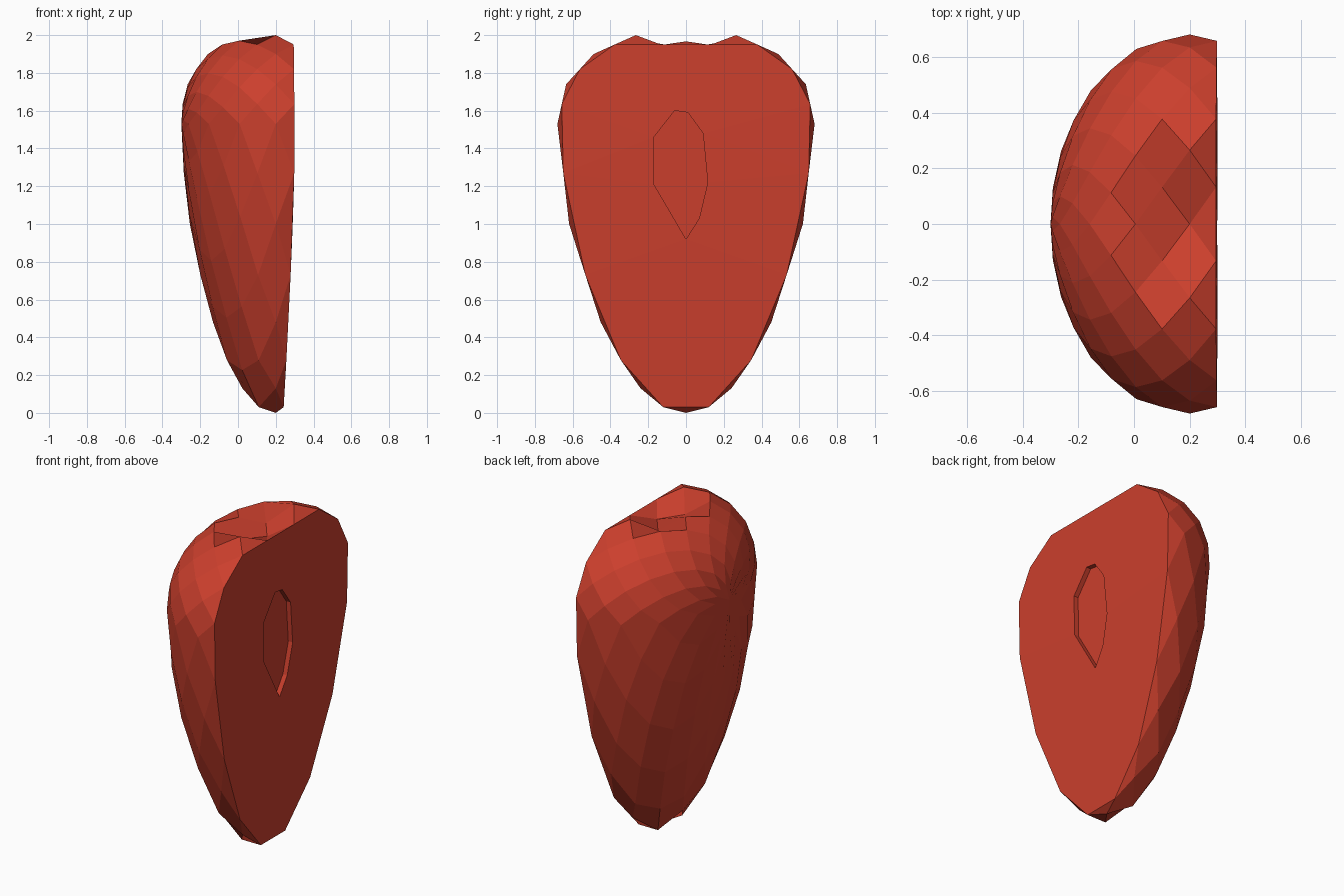
import bpy, bmesh
from math import sin, cos, radians

if "Cube" in bpy.data.objects:
    bpy.data.objects.remove(bpy.data.objects["Cube"])

STEP = radians(11.25)


def lerp(table, t):
    for (a, u), (b, v) in zip(table, table[1:]):
        if t <= b:
            return u + (v - u) * (t - a) / (b - a)
    return table[-1][1]


# height along the fruit, and widening from tip to shoulder
HEIGHT = [(-1, 0), (-.962, .03), (-.924, .13), (-.815, .28), (-.707, .48),
          (-.545, .73), (-.383, 1.0), (-.191, 1.27), (0, 1.53), (.383, 1.74),
          (.707, 1.9), (.815, 1.95), (.853, 1.97), (.924, 2.0), (1, 2.0)]
WIDTH = [(0, .92), (.5, .94), (1, .985), (1.5, 1), (2, 1.02)]
# dent where the stalk sat: (ring, steps from top) -> height
DENT = {(-1, 1): 1.95, (0, 0): 1.9, (1, 1): 1.905, (2, 0): 1.967}


def cut_x(z):
    return .3 - .06 * (max(0, 1.4 - z) / 1.4) ** 1.4 - .005 * max(0, (z - 1.5) / .45)


def point(k, m):
    lat, phi = k * STEP, m * STEP
    z = lerp(HEIGHT, cos(lat) * cos(phi))
    z = DENT.get((k, min(m, 32 - m)), z)
    w = lerp(WIDTH, z)
    x = cut_x(z) if k == -1 else .2 - .5 * sin(lat) * w
    return x, .68 * cos(lat) * sin(phi) * w, z


bm = bmesh.new()

# staggered rings around the x axis, from the cut face to the rounded pole
grid = {(k, m): bm.verts.new(point(k, m))
        for k in range(-1, 8) for m in range(k % 2, 32, 2)}
pole = bm.verts.new((-.3, 0, 1.53))


def v(k, m):
    return pole if k == 8 else grid[k, m % 32]


# diamond skin, closed by triangles along the cut
for k in range(-1, 7):
    for m in range(k % 2, 32, 2):
        bm.faces.new((v(k, m), v(k + 1, m + 1), v(k + 2, m), v(k + 1, m - 1)))
for m in range(0, 32, 2):
    bm.faces.new((v(-1, m - 1), v(-1, m + 1), v(0, m)))

# flat cut face with a shallow core recess
CORE = [(-.17, 1.46), (-.06, 1.6), (.01, 1.59), (.09, 1.48), (.115, 1.22),
        (.07, 1.03), (0, .92), (-.07, 1.04), (-.17, 1.21)]
rim = [bm.verts.new((cut_x(z), y, z)) for y, z in CORE]
floor = [bm.verts.new((cut_x(z) - .03, y, z)) for y, z in CORE]
n = len(CORE)
loop = [bm.edges.new((rim[i], rim[(i + 1) % n])) for i in range(n)]
outer = [bm.edges.get((v(-1, m - 1), v(-1, m + 1))) for m in range(0, 32, 2)]
bmesh.ops.triangle_fill(bm, use_beauty=True, use_dissolve=False,
                        edges=outer + loop, normal=(1, 0, 0))
for i in range(n):
    j = (i + 1) % n
    bm.faces.new((rim[i], rim[j], floor[j], floor[i]))
bm.faces.new(floor)
bmesh.ops.recalc_face_normals(bm, faces=bm.faces)

mesh = bpy.data.meshes.new("strawberry_half")
bm.to_mesh(mesh)
bm.free()
red = bpy.data.materials.new("red_flesh")
red.diffuse_color = (.6, .05, .026, 1)
red.use_nodes = True
red.node_tree.nodes["Principled BSDF"].inputs["Base Color"].default_value = red.diffuse_color
mesh.materials.append(red)
bpy.context.collection.objects.link(bpy.data.objects.new("strawberry_half", mesh))
